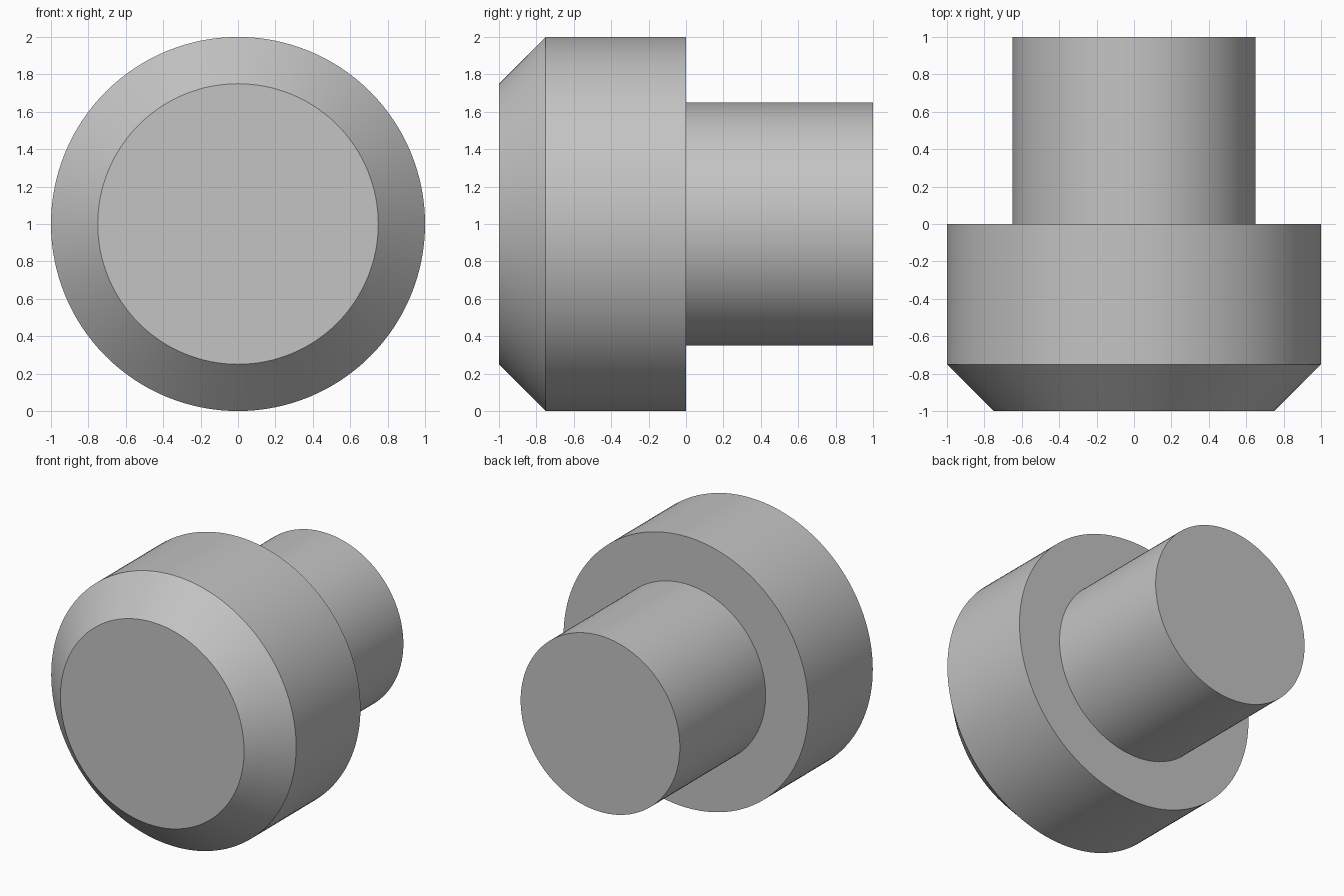
import bpy
import bmesh
import math
from mathutils import Matrix, Vector

cube = bpy.data.objects.get("Cube")
if cube:
    bpy.data.objects.remove(cube, do_unlink=True)

SEGMENTS = 128
AXIS_HEIGHT = 1.0

# Plain grey material
grey = bpy.data.materials.new("plain_grey")
grey.use_nodes = True
colour = (0.55, 0.55, 0.55, 1.0)
grey.diffuse_color = colour
grey.node_tree.nodes["Principled BSDF"].inputs["Base Color"].default_value = colour


def turned_part(name, profile):
    """Turn an open (radius, y) profile round the y axis and cap both ends."""
    bm = bmesh.new()
    rings = []
    for radius, y in profile:
        ring = bmesh.ops.create_circle(
            bm, segments=SEGMENTS, radius=radius,
            matrix=Matrix.Translation(Vector((0, y, AXIS_HEIGHT)))
            @ Matrix.Rotation(math.pi / 2, 4, "X"))["verts"]
        rings.append(ring)
    for a, b in zip(rings, rings[1:]):
        for i in range(SEGMENTS):
            j = (i + 1) % SEGMENTS
            bm.faces.new((a[i], a[j], b[j], b[i]))
    bm.faces.new(rings[0])
    bm.faces.new(rings[-1])
    bmesh.ops.recalc_face_normals(bm, faces=bm.faces[:])
    mesh = bpy.data.meshes.new(name)
    bm.to_mesh(mesh)
    bm.free()
    mesh.materials.append(grey)
    obj = bpy.data.objects.new(name, mesh)
    bpy.context.collection.objects.link(obj)
    bpy.ops.object.select_all(action="DESELECT")
    obj.select_set(True)
    bpy.context.view_layer.objects.active = obj
    bpy.ops.object.shade_smooth_by_angle(angle=math.radians(30))
    return obj


# Chamfered head, flat back shoulder and narrower stem in one solid
turned_part("button_head_and_stem", [
    (0.75, -1.0),
    (1.0, -0.75),
    (1.0, 0.0),
    (0.65, 0.0),
    (0.65, 1.0),
])
